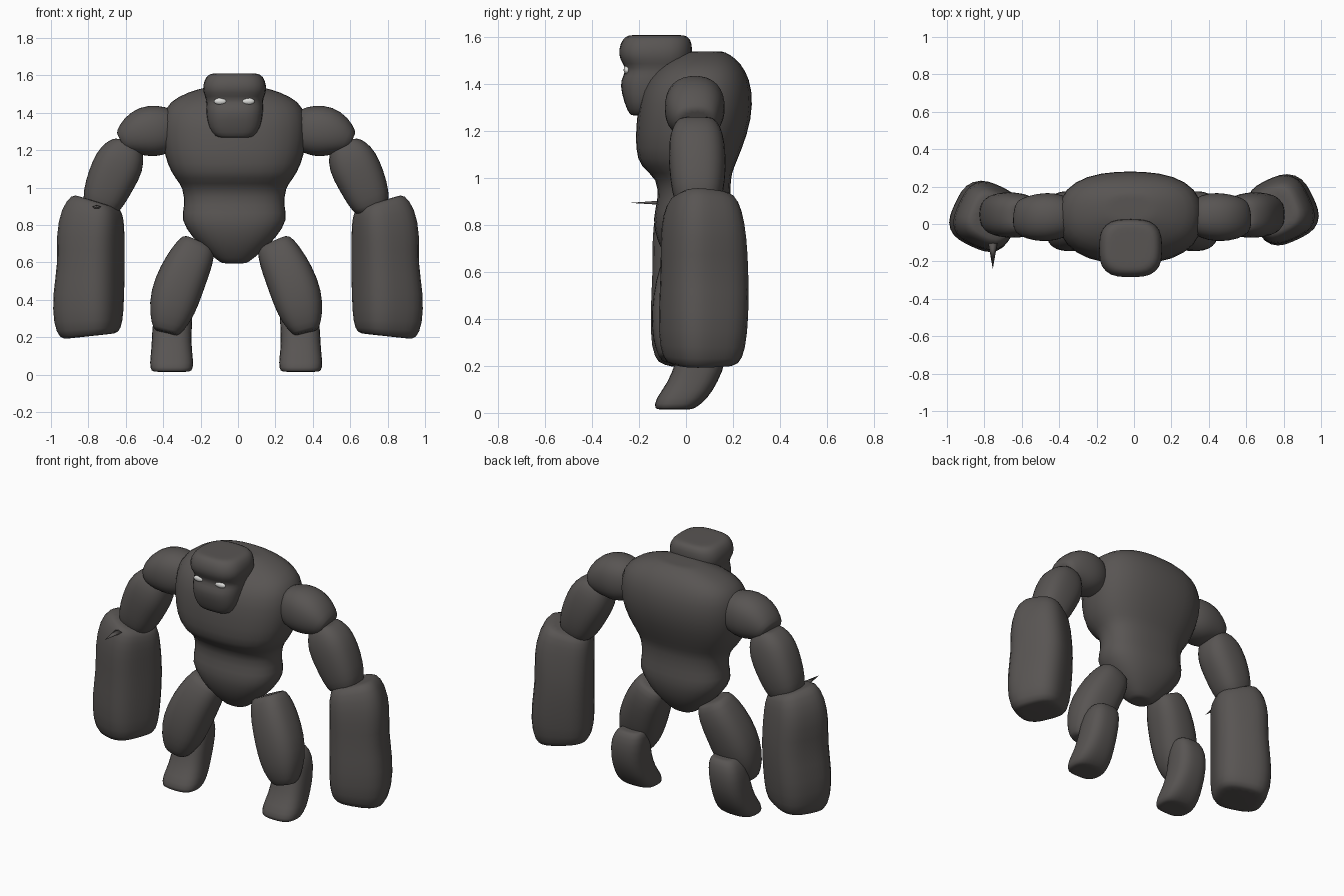
import bpy, bmesh, math
from mathutils import Vector, Matrix


def material(name, rgb):
    m = bpy.data.materials.new(name)
    m.diffuse_color = (*rgb, 1)
    return m


STONE = material("dark stone", (0.098, 0.090, 0.086))
EYE = material("pale eye", (0.72, 0.72, 0.70))


def finish(name, bm, mat, subdivide=True):
    bmesh.ops.recalc_face_normals(bm, faces=bm.faces)
    for f in bm.faces:
        f.smooth = True
    me = bpy.data.meshes.new(name)
    bm.to_mesh(me)
    bm.free()
    me.materials.append(mat)
    ob = bpy.data.objects.new(name, me)
    bpy.context.collection.objects.link(ob)
    if subdivide:
        mod = ob.modifiers.new("soften", "SUBSURF")
        mod.levels = mod.render_levels = 1
    return ob


def loft(name, sections, power=3.0, flat=False, roll=0.0, side=1, dx=0.0, dy=0.0, n=16):
    """Rounded-box rings (x, y, z, half width, half depth) joined along their centres."""
    cs = [Vector((s[0] * side + dx, s[1] + dy, s[2])) for s in sections]
    bm = bmesh.new()
    rings = []
    last = len(cs) - 1
    for i, (c, s) in enumerate(zip(cs, sections)):
        t = Vector((0, 0, 1)) if flat else (cs[min(i + 1, last)] - cs[max(i - 1, 0)]).normalized()
        if t.z < 0:
            t = -t
        b = Vector((0, 1, 0))
        b = (b - t * b.dot(t)).normalized()
        a = b.cross(t)
        rot = Matrix.Rotation(roll * side, 3, t)
        a, b = rot @ a, rot @ b
        # an extra inner ring keeps the end caps flat
        scales = (0.75, 1) if i == 0 else (1, 0.75) if i == last else (1,)
        for k in scales:
            ring = []
            for j in range(n):
                u = 2 * math.pi * (j + 0.5) / n
                cu, su = math.cos(u), math.sin(u)
                r = (abs(cu) ** power + abs(su) ** power) ** (-1 / power)
                ring.append(bm.verts.new(c + a * (s[3] * k * r * cu) + b * (s[4] * k * r * su)))
            rings.append(ring)
    for r0, r1 in zip(rings, rings[1:]):
        for j in range(n):
            bm.faces.new((r0[j], r0[(j + 1) % n], r1[(j + 1) % n], r1[j]))
    bm.faces.new(rings[0])
    bm.faces.new(rings[-1])
    return finish(name, bm, STONE)


# Torso: pointed pelvis, narrow waist, overhanging chest
loft("torso", [
    (0, 0.03, 0.595, 0.07, 0.06),
    (0, 0.03, 0.65, 0.14, 0.11),
    (0, 0.03, 0.73, 0.225, 0.155),
    (0, 0.03, 0.83, 0.29, 0.175),
    (0, 0.035, 0.90, 0.265, 0.155),
    (0, 0.035, 1.00, 0.275, 0.155),
    (0, 0.005, 1.045, 0.315, 0.20),
    (0, 0.01, 1.12, 0.36, 0.228),
    (0, 0.035, 1.25, 0.392, 0.248),
    (0, 0.045, 1.38, 0.39, 0.24),
    (0, 0.06, 1.46, 0.35, 0.195),
    (0, 0.075, 1.51, 0.25, 0.14),
    (0, 0.085, 1.54, 0.14, 0.08),
], power=2.8, flat=True, dx=-0.02)

# Head: narrow chin, eye groove, heavy brow
loft("head", [
    (0, -0.185, 1.268, 0.10, 0.055),
    (0, -0.165, 1.32, 0.142, 0.098),
    (0, -0.135, 1.40, 0.152, 0.148),
    (0, -0.125, 1.435, 0.153, 0.143),
    (0, -0.12, 1.47, 0.150, 0.134),
    (0, -0.13, 1.505, 0.168, 0.153),
    (0, -0.13, 1.55, 0.170, 0.158),
    (0, -0.125, 1.595, 0.152, 0.145),
    (0, -0.125, 1.61, 0.125, 0.120),
], power=4, flat=True, dx=-0.018)

# Eyes
for side, word in ((-1, "left"), (1, "right")):
    bm = bmesh.new()
    bmesh.ops.create_uvsphere(
        bm, u_segments=14, v_segments=8, radius=1,
        matrix=Matrix.Translation((-0.02 + side * 0.074, -0.252, 1.461))
        @ Matrix.Diagonal((0.036, 0.014, 0.018, 1)))
    finish(word + "_eye", bm, EYE, False)

# Limbs, mirrored with small pose differences
for side, word in ((-1, "left"), (1, "right")):
    loft(word + "_shoulder", [
        (0.33, 0.04, 1.31, 0.11, 0.10),
        (0.41, 0.04, 1.305, 0.138, 0.13),
        (0.49, 0.035, 1.30, 0.138, 0.13),
        (0.555, 0.035, 1.275, 0.11, 0.118),
        (0.61, 0.04, 1.245, 0.065, 0.09),
    ], power=2.5, side=side, dx=-0.01)

    loft(word + "_upper_arm", [
        (0.59, 0.045, 1.255, 0.065, 0.075),
        (0.595, 0.045, 1.215, 0.105, 0.105),
        (0.62, 0.045, 1.14, 0.136, 0.122),
        (0.67, 0.05, 1.04, 0.130, 0.122),
        (0.71, 0.05, 0.94, 0.116, 0.11),
        (0.73, 0.05, 0.88, 0.09, 0.09),
    ], power=3, side=side, dx=-0.01)

    loft(word + "_fist", [
        (0.758, 0.05, 0.925, 0.125, 0.125),
        (0.778, 0.05, 0.86, 0.158, 0.155),
        (0.790, 0.055, 0.74, 0.168, 0.17),
        (0.783, 0.06, 0.60, 0.160, 0.175),
        (0.80, 0.055, 0.42, 0.176, 0.178),
        (0.802, 0.05, 0.27, 0.172, 0.168),
        (0.795, 0.05, 0.205, 0.145, 0.14),
    ], power=4, roll=math.radians(25), side=side, dy=0.02 if side > 0 else -0.015)

    loft(word + "_thigh", [
        (0.20, 0.03, 0.705, 0.095, 0.09),
        (0.23, 0.02, 0.64, 0.118, 0.12),
        (0.285, -0.005, 0.53, 0.132, 0.13),
        (0.33, -0.025, 0.41, 0.135, 0.125),
        (0.355, -0.045, 0.30, 0.112, 0.10),
        (0.375, -0.055, 0.225, 0.07, 0.06),
    ], power=3, side=side, dx=-0.01)

    loft(word + "_shin_and_foot", [
        (0.32, 0.085, 0.40, 0.08, 0.065),
        (0.335, 0.085, 0.34, 0.105, 0.095),
        (0.345, 0.065, 0.22, 0.105, 0.108),
        (0.345, 0.03, 0.13, 0.108, 0.105),
        (0.345, -0.02, 0.06, 0.118, 0.112),
        (0.345, -0.05, 0.015, 0.11, 0.085),
    ], power=3.5, flat=True, side=side, dx=-0.01)

# Thin shard sticking out of the left fist
bm = bmesh.new()
tip = Matrix.Translation((-0.755, -0.16, 0.895)) @ Matrix.Rotation(math.radians(90), 4, "X")
bmesh.ops.create_cone(bm, segments=5, cap_ends=True, radius1=0.03, radius2=0.0, depth=0.16,
                      matrix=tip @ Matrix.Diagonal((1, 0.4, 1, 1)))
finish("fist_shard", bm, STONE, False)
